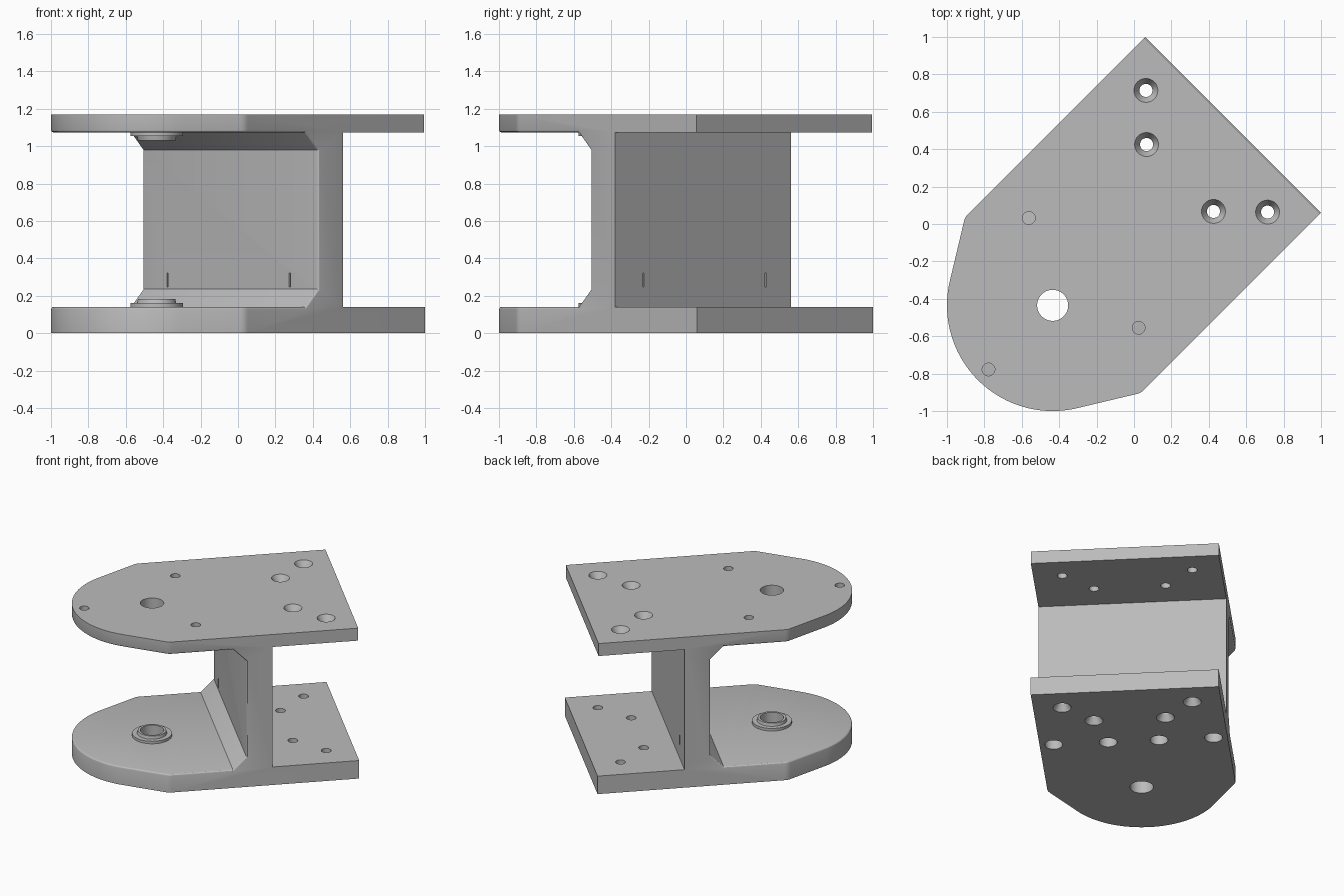
import bpy, bmesh, math
from mathutils import Matrix, Vector

default = bpy.data.objects.get("Cube")
if default:
    bpy.data.objects.remove(default, do_unlink=True)

# Sizes along the bracket axis (u), across it (v) and upward (z)
HALF_W, END_U, TOP_END_U = 0.665, 0.75, 0.743
FLOOR, CEIL, TOP = 0.14, 1.073, 1.17
WEB_FRONT, WEB_BACK, CHAMFER = -0.058, 0.128, 0.095
PIVOT_U, PIVOT_R, BORE_R = -0.615, 0.565, 0.083
CORNER_U, CORNER_R = -0.59, 0.08
WEB_MID = (WEB_FRONT + WEB_BACK) / 2

grey = bpy.data.materials.new("grey")
grey.use_nodes = True
grey.diffuse_color = (0.5, 0.5, 0.5, 1)
grey.node_tree.nodes["Principled BSDF"].inputs["Base Color"].default_value = (0.5, 0.5, 0.5, 1)


def make_object(name, bm):
    bmesh.ops.recalc_face_normals(bm, faces=bm.faces[:])
    mesh = bpy.data.meshes.new(name)
    bm.to_mesh(mesh)
    bm.free()
    mesh.materials.append(grey)
    obj = bpy.data.objects.new(name, mesh)
    bpy.context.scene.collection.objects.link(obj)
    return obj


def prism(name, points, direction):
    """Extrude a closed outline along a direction."""
    bm = bmesh.new()
    face = bm.faces.new([bm.verts.new(p) for p in points])
    result = bmesh.ops.extrude_face_region(bm, geom=[face])
    moved = [g for g in result["geom"] if isinstance(g, bmesh.types.BMVert)]
    bmesh.ops.translate(bm, verts=moved, vec=direction)
    return make_object(name, bm)


def turn(bm, u, v, profile, closed=False, sides=48):
    """Add a turned solid, or a closed ring, from (radius, z) points."""
    angles = [math.tau * i / sides for i in range(sides)]
    rings = [[bm.verts.new((u + r * math.cos(a), v + r * math.sin(a), z)) for a in angles]
             for r, z in profile]
    pairs = list(zip(rings, rings[1:]))
    if closed:
        pairs.append((rings[-1], rings[0]))
    else:
        bm.faces.new(rings[0])
        bm.faces.new(rings[-1])
    for low, high in pairs:
        for i in range(sides):
            j = (i + 1) % sides
            bm.faces.new((low[i], low[j], high[j], high[i]))


def boolean(target, tool, operation):
    tool.hide_render = True
    mod = target.modifiers.new("cut", "BOOLEAN")
    mod.operation, mod.solver, mod.object = operation, "EXACT", tool
    bpy.context.view_layer.objects.active = target
    bpy.ops.object.modifier_apply(modifier=mod.name)
    bpy.data.objects.remove(tool, do_unlink=True)


def arc(u, v, radius, start, end, steps):
    return [(u + radius * math.cos(start + (end - start) * i / steps),
             v + radius * math.sin(start + (end - start) * i / steps)) for i in range(steps + 1)]


# Plan outline: square back, softened shoulders, tangent sides and round nose
corner_v = HALF_W - CORNER_R
du, dv = CORNER_U - PIVOT_U, corner_v
tangent = math.atan2(dv, du) + math.acos((PIVOT_R - CORNER_R) / math.hypot(du, dv))
outline = [(END_U, HALF_W)]
outline += arc(CORNER_U, corner_v, CORNER_R, math.pi / 2, tangent, 5)
outline += arc(PIVOT_U, 0, PIVOT_R, tangent, math.tau - tangent, 48)
outline += arc(CORNER_U, -corner_v, CORNER_R, math.tau - tangent, 1.5 * math.pi, 5)
outline += [(END_U, -HALF_W)]

# Side profile: two plates joined by a web with chamfered front roots
side = [(-2, 0), (2, 0), (2, FLOOR), (WEB_BACK, FLOOR), (WEB_BACK, CEIL),
        (TOP_END_U, CEIL), (TOP_END_U, TOP), (-2, TOP), (-2, CEIL),
        (WEB_FRONT - CHAMFER, CEIL), (WEB_FRONT, CEIL - CHAMFER),
        (WEB_FRONT, FLOOR + CHAMFER), (WEB_FRONT - CHAMFER, FLOOR), (-2, FLOOR)]
bracket = prism("bracket_body", [(u, -1, z) for u, z in side], Vector((0, 2, 0)))
plan = prism("plan_cutter", [(u, v, -0.5) for u, v in outline], Vector((0, 0, 2)))
boolean(bracket, plan, "INTERSECT")

# Rounded rim around the front opening
bm = bmesh.new()
bm.from_mesh(bracket.data)
bmesh.ops.dissolve_limit(bm, angle_limit=0.002, verts=bm.verts[:], edges=bm.edges[:])
bm.normal_update()


def is_wall(face):
    at_web = abs(face.calc_center_median().x - WEB_FRONT) < 0.01 and abs(face.normal.x) > 0.99
    return abs(face.normal.z) < 0.01 and not at_web


rim = []
for edge in bm.edges:
    inside = all(v.co.x < WEB_FRONT + 0.005 and FLOOR - 0.01 < v.co.z < CEIL + 0.01
                 for v in edge.verts)
    if inside and len(edge.link_faces) == 2:
        if is_wall(edge.link_faces[0]) != is_wall(edge.link_faces[1]):
            rim.append(edge)
bmesh.ops.bevel(bm, geom=rim, offset=0.015, segments=3, profile=0.5, affect="EDGES")
bm.to_mesh(bracket.data)
bm.free()

# Holes
holes = bmesh.new()
turn(holes, PIVOT_U, 0, [(BORE_R, -0.1), (BORE_R, TOP + 0.1)])
SCREW_R, SINK_R, SINK = 0.035, 0.064, 0.05
for s in (-1, 1):
    # countersunk screw holes through the back of both plates
    for u, v in ((0.55, 0.46), (0.348, 0.253)):
        turn(holes, u, s * v, [(SINK_R, -0.05), (SINK_R, 0), (SCREW_R, SINK), (SCREW_R, 0.3)], sides=32)
        turn(holes, u, s * v, [(SCREW_R, 0.9), (SCREW_R, TOP - SINK), (SINK_R, TOP), (SINK_R, TOP + 0.05)], sides=32)
    # blind holes up into the web
    for v in (0.18, 0.565):
        turn(holes, WEB_MID, s * v, [(0.063, -0.05), (0.063, 0.2)], sides=32)
# small holes around the pivot in the top plate
for u, v in ((-0.375, 0.42), (-0.375, -0.41), (-1.1, 0)):
    turn(holes, u, v, [(0.034, 0.9), (0.034, TOP + 0.05)], sides=32)
# thin upright slits through the web
for v in (0.475, -0.449):
    bmesh.ops.create_cube(holes, size=1, matrix=Matrix.Translation((WEB_MID, v, 0.285))
                          @ Matrix.Diagonal((0.6, 0.01, 0.075, 1)))
boolean(bracket, make_object("hole_cutter", holes), "DIFFERENCE")

# Stepped bearing collars facing each other around the pivot bore
parts = [bracket]
for name, base, up in (("lower_collar", FLOOR, 1), ("upper_collar", CEIL, -1)):
    steps = [(BORE_R, -0.005), (0.14, -0.005), (0.14, 0.02), (0.105, 0.02),
             (0.1, 0.042), (BORE_R, 0.042)]
    bm = bmesh.new()
    turn(bm, PIVOT_U, 0, [(r, base + up * h) for r, h in steps], closed=True)
    parts.append(make_object(name, bm))

# Turn the bracket to stand diagonally, with crisp edges
for obj in parts:
    obj.data.transform(Matrix.Rotation(math.pi / 4, 4, "Z"))
    bpy.ops.object.select_all(action="DESELECT")
    obj.select_set(True)
    bpy.context.view_layer.objects.active = obj
    bpy.ops.object.shade_smooth_by_angle(angle=math.radians(25))
